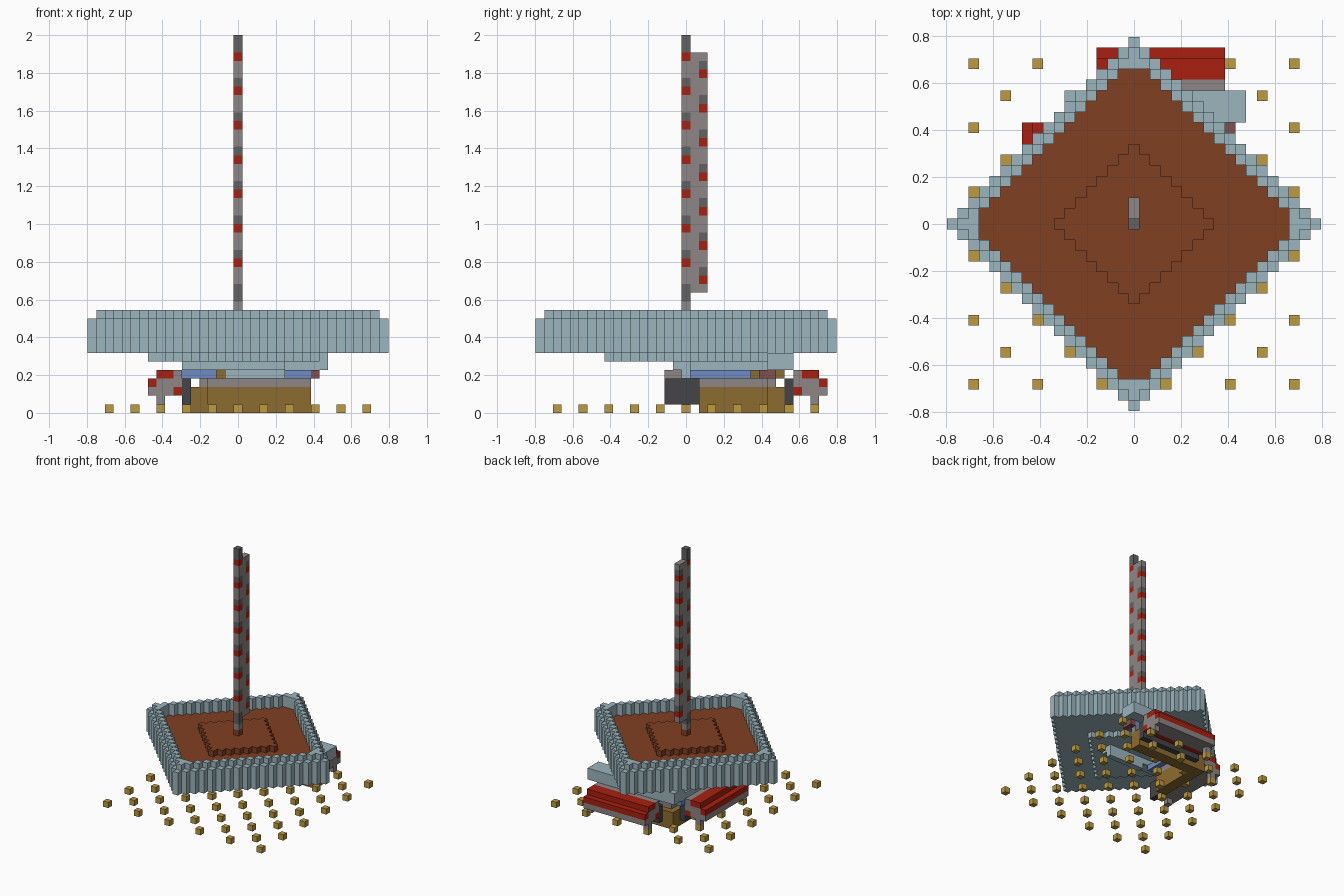
import bpy, bmesh

if "Cube" in bpy.data.objects:
    bpy.data.objects.remove(bpy.data.objects["Cube"])

U = 2 / 44  # size of one block

COLOURS = {
    "pale_blue": (.33, .46, .51), "rust_brown": (.22, .05, .016),
    "red": (.40, .014, .005), "grey": (.27, .24, .24),
    "dark_grey": (.127, .122, .122), "charcoal": (.06, .06, .065),
    "gold": (.51, .33, .053), "bronze": (.27, .15, .03),
    "blue": (.16, .26, .54), "dusty_rose": (.22, .08, .08),
}
MATS = {}
for name, rgb in COLOURS.items():
    m = bpy.data.materials.new(name)
    m.use_nodes = True
    m.diffuse_color = (*rgb, 1)
    node = next(n for n in m.node_tree.nodes if n.type == "BSDF_PRINCIPLED")
    node.inputs["Base Color"].default_value = (*rgb, 1)
    MATS[name] = m


def box(cells, colour, xs, ys, zs):
    """Fill an inclusive range of blocks with one colour."""
    for i in range(xs[0], xs[1] + 1):
        for j in range(ys[0], ys[1] + 1):
            for k in range(zs[0], zs[1] + 1):
                cells[i, j, k] = colour


def mirrored(cells):
    """Reflect across the diagonal of the undercarriage."""
    return {(6 - j, 6 - i, k): c for (i, j, k), c in cells.items()}


def build(name, cells):
    """Make a block object, keeping only the outside faces."""
    bm = bmesh.new()
    used = sorted(set(cells.values()))
    verts = {}

    def vert(p):
        if p not in verts:
            verts[p] = bm.verts.new(((p[0] - .5) * U, (p[1] - .5) * U, p[2] * U))
        return verts[p]

    for cell, colour in cells.items():
        for axis in range(3):
            for side in (0, 1):
                near = list(cell)
                near[axis] += 2 * side - 1
                if tuple(near) in cells:
                    continue
                a, b = (axis + 1) % 3, (axis + 2) % 3
                loop = []
                for da, db in ((0, 0), (1, 0), (1, 1), (0, 1)):
                    p = list(cell)
                    p[axis] += side
                    p[a] += da
                    p[b] += db
                    loop.append(vert(tuple(p)))
                if not side:
                    loop.reverse()
                bm.faces.new(loop).material_index = used.index(colour)
    mesh = bpy.data.meshes.new(name)
    bm.to_mesh(mesh)
    bm.free()
    for c in used:
        mesh.materials.append(MATS[c])
    bpy.context.collection.objects.link(bpy.data.objects.new(name, mesh))


# Ground markers in a checkerboard
markers = {}
for a in range(-5, 6):
    for b in range(-5, 6):
        if (a + b) % 2 == 0:
            markers[3 * a, 3 * b, 0] = "gold"
build("ground_markers", markers)

# Diamond deck: rim wall, floor, raised middle and lower shell
rim, floor, shell = {}, {}, {}
for i in range(-17, 18):
    for j in range(-17, 18):
        s = abs(i) + abs(j)
        if s > 17:
            continue
        if s <= 15 and max(abs(i), abs(j)) <= 14:
            box(rim, "pale_blue", (i, i), (j, j), (7, 7))
            box(floor, "rust_brown", (i, i), (j, j), (8, 10 if s <= 7 else 9))
        else:
            box(rim, "pale_blue", (i, i), (j, j), (7, 10 if s == 17 else 11))
        if s <= 9:
            shell[i, j, 6] = "pale_blue"
box(shell, "pale_blue", (-10, -9), (0, 1), (6, 6))
build("deck_rim", rim)
build("deck_floor", floor)
build("deck_lower_shell", shell)

# Mast with a banded front post and a rear fin
mast = {(0, 0, 11): "rust_brown"}
for k in range(12, 44):
    band = {1: "red", 2: "dark_grey"}.get(k % 4, "grey")
    mast[0, 0, k] = "dark_grey" if k in (13, 43) else band
for k in range(14, 42):
    mast[0, 1, k] = "grey"
    mast[0, 2, k] = {3: "red", 0: "dark_grey"}.get(k % 4, "grey")
build("mast", mast)

# Side pods, one along each outer edge of the undercarriage
pod = {}
run = (-2, 9)
box(pod, "grey", (-10, -7), run, (2, 3))
box(pod, "grey", (-7, -7), run, (4, 4))
box(pod, "red", (-9, -8), run, (4, 4))
box(pod, "red", (-10, -10), run, (3, 3))
box(pod, "red", (-7, -7), run, (2, 2))
for j in run:
    box(pod, "grey", (-9, -9), (j, j), (1, 1))
build("side_pod", pod)
build("rear_pod", mirrored(pod))

# Dark backing plates between pods and base
plate = {}
box(plate, "charcoal", (-6, -6), (-2, 9), (1, 3))
build("side_plate", plate)
build("rear_plate", mirrored(plate))

# Two-armed base with a grey cap
base = {}
box(base, "bronze", (-5, -4), (2, 11), (0, 2))
box(base, "bronze", (-5, 8), (10, 11), (0, 2))
box(base, "grey", (-4, -4), (2, 10), (3, 3))
box(base, "grey", (-4, 8), (10, 10), (3, 3))
build("base_arms", base)

# Blue beams carrying the deck
beams = {}
box(beams, "blue", (-6, -3), (1, 10), (4, 4))
box(beams, "blue", (-3, 8), (9, 10), (4, 4))
box(beams, "dusty_rose", (9, 9), (9, 10), (4, 4))
box(beams, "bronze", (-2, -2), (8, 11), (4, 4))
build("support_beams", beams)

# Pale struts under the deck
struts = {}
box(struts, "pale_blue", (-6, 10), (10, 12), (5, 6))
box(struts, "pale_blue", (-6, -4), (-1, 12), (5, 5))
box(struts, "pale_blue", (-6, 5), (-1, 0), (5, 5))
box(struts, "pale_blue", (-1, 5), (0, 0), (4, 4))
build("deck_struts", struts)
